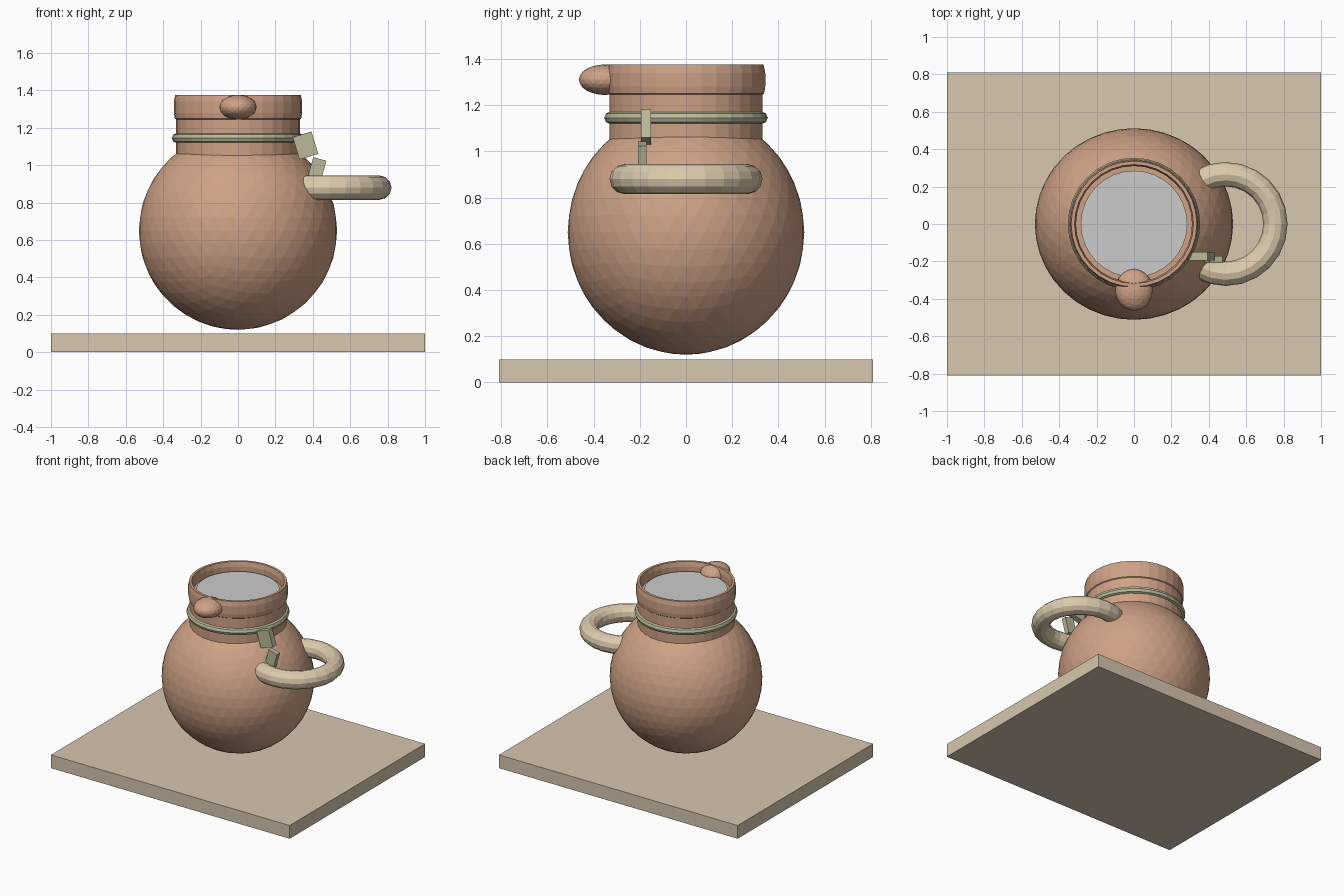
import bpy, math

if "Cube" in bpy.data.objects:
    bpy.data.objects.remove(bpy.data.objects["Cube"])


def material(name, rgb):
    m = bpy.data.materials.new(name)
    m.diffuse_color = (*rgb, 1)
    m.use_nodes = True
    m.node_tree.nodes["Principled BSDF"].inputs["Base Color"].default_value = m.diffuse_color
    return m


CLAY = material("clay", (0.62, 0.36, 0.24))
SAND = material("sand", (0.68, 0.57, 0.43))
CREAM = material("cream", (0.72, 0.60, 0.42))
GREEN = material("green", (0.50, 0.49, 0.32))


def finish(name, mat, scale=(1, 1, 1)):
    ob = bpy.context.object
    ob.name = name
    ob.scale = scale
    if mat:
        ob.data.materials.append(mat)
    return ob


def box(name, loc, size, mat, tilt=0):
    bpy.ops.mesh.primitive_cube_add(size=1, location=loc, rotation=(0, math.radians(tilt), 0))
    return finish(name, mat, size)


def ball(name, loc, radii, detail, mat):
    bpy.ops.mesh.primitive_ico_sphere_add(subdivisions=detail, radius=1, location=loc)
    return finish(name, mat, radii)


def torus(name, loc, major, minor, segs, sides, mat):
    bpy.ops.mesh.primitive_torus_add(location=loc, major_radius=major, minor_radius=minor,
                                     major_segments=segs, minor_segments=sides)
    return finish(name, mat)


def disc(name, r, z0, z1, mat):
    bpy.ops.mesh.primitive_cylinder_add(vertices=32, radius=r, depth=z1 - z0,
                                        location=(0, 0, (z0 + z1) / 2))
    return finish(name, mat)


def lathe_ring(name, profile, segs, mat):
    n = len(profile)
    verts = [(r * math.cos(2 * math.pi * i / segs), r * math.sin(2 * math.pi * i / segs), z)
             for i in range(segs) for r, z in profile]
    faces = [(i * n + j, (i + 1) % segs * n + j,
              (i + 1) % segs * n + (j + 1) % n, i * n + (j + 1) % n)
             for i in range(segs) for j in range(n)]
    me = bpy.data.meshes.new(name)
    me.from_pydata(verts, [], faces)
    ob = bpy.data.objects.new(name, me)
    bpy.context.collection.objects.link(ob)
    me.materials.append(mat)
    return ob


# Base slab
box("base_slab", (0, 0, 0.05), (2, 1.62, 0.1), SAND)

# Round body and neck
ball("pot_body", (0, 0, 0.65), (0.53, 0.512, 0.53), 4, CLAY)
disc("neck", 0.332, 0.95, 1.295, CLAY)

# Raised rim with softened edges, and the liquid inside
lathe_ring("rim", [(0.325, 1.24), (0.338, 1.25), (0.343, 1.28), (0.343, 1.34), (0.336, 1.375),
                   (0.318, 1.375), (0.31, 1.34), (0.31, 1.25)], 32, CLAY)
disc("liquid_surface", 0.285, 1.28, 1.315, None)

# Spout knob
ball("spout_knob", (0, -0.352, 1.31), (0.1, 0.112, 0.066), 3, CLAY)

# Neck band
torus("neck_band", (0, 0, 1.145), 0.327, 0.027, 32, 8, GREEN)

# Ring handle, part sunk into the body
torus("ring_handle", (0.49, 0, 0.88), 0.266, 0.065, 24, 12, CREAM)

# Hanging tags
box("upper_tag", (0.361, -0.173, 1.105), (0.105, 0.045, 0.125), GREEN, -17)
box("lower_tag", (0.422, -0.19, 0.978), (0.073, 0.037, 0.115), GREEN, 16)
